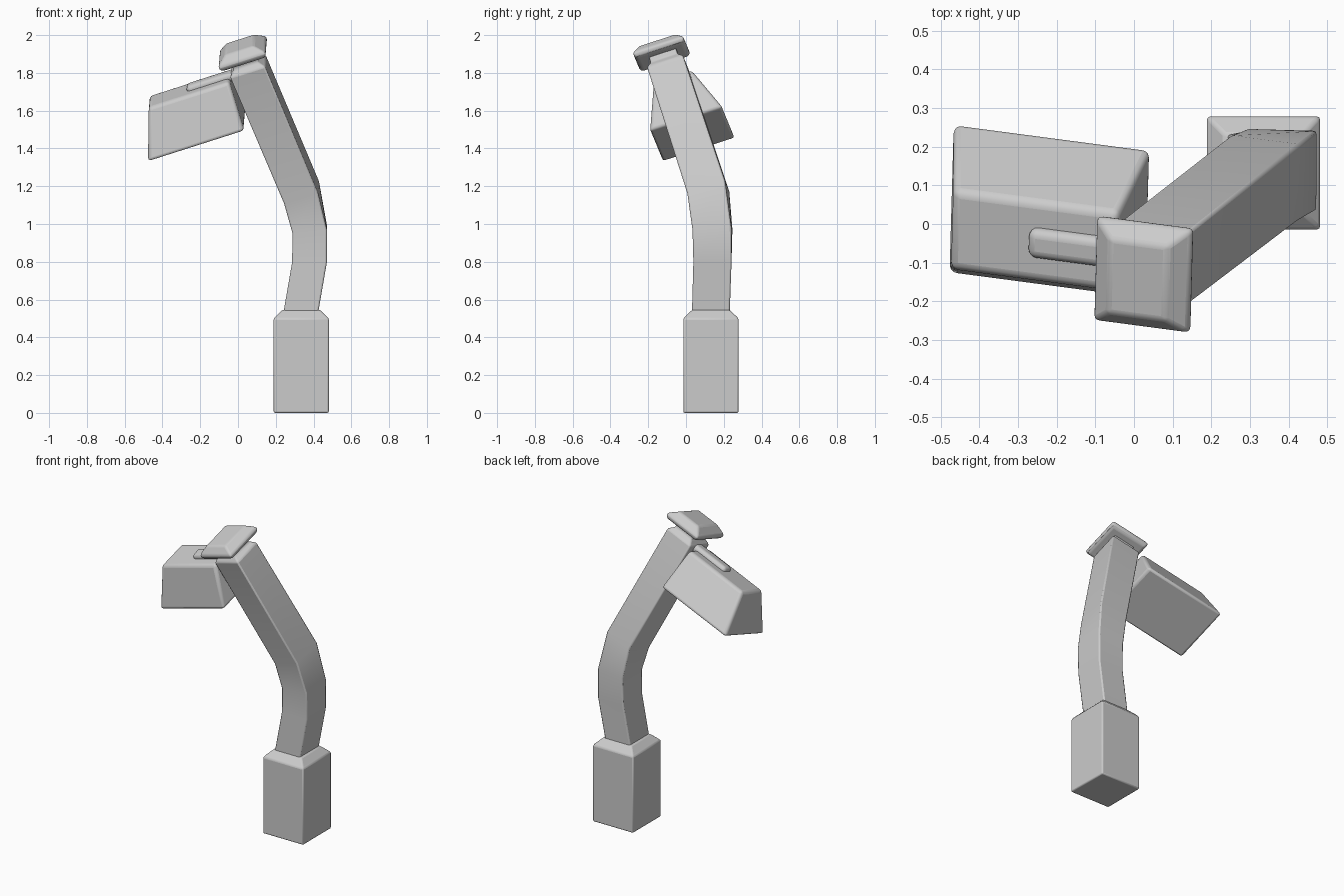
import bpy, bmesh
from mathutils import Vector, Matrix

if "Cube" in bpy.data.objects:
    bpy.data.objects.remove(bpy.data.objects["Cube"])

# Tilted frame shared by the upper post, cap, bracket and lantern
U = Vector((0.945, -0.125, 0.302)).normalized()
V = Vector((0.03, 0.95, 0.31))
V = (V - U * V.dot(U)).normalized()
W = U.cross(V)
X, Y = Vector((1, 0, 0)), Vector((0, 1, 0))


def ring(c, hu, hv, u=U, v=V):
    """Four corners of a rectangle with half sizes hu, hv."""
    c = Vector(c)
    return [c + u * hu * a + v * hv * b for a, b in ((-1, -1), (1, -1), (1, 1), (-1, 1))]


def loft(name, rings, bevel, segments=2, angle=35):
    """Skin rectangular rings into a closed solid with softened edges."""
    bm = bmesh.new()
    rows = [[bm.verts.new(p) for p in r] for r in rings]
    for a, b in zip(rows, rows[1:]):
        for i in range(4):
            j = (i + 1) % 4
            bm.faces.new((a[i], a[j], b[j], b[i]))
    bm.faces.new(rows[0][::-1])
    bm.faces.new(rows[-1])
    bmesh.ops.recalc_face_normals(bm, faces=bm.faces)
    me = bpy.data.meshes.new(name)
    bm.to_mesh(me)
    bm.free()
    ob = bpy.data.objects.new(name, me)
    bpy.context.collection.objects.link(ob)
    mod = ob.modifiers.new("bevel", "BEVEL")
    mod.width, mod.segments = bevel, segments
    mod.limit_method, mod.angle_limit = "ANGLE", angle * 3.14159 / 180
    bpy.ops.object.select_all(action="DESELECT")
    ob.select_set(True)
    bpy.context.view_layer.objects.active = ob
    bpy.ops.object.shade_smooth_by_angle(angle=0.65)
    return ob


# Square foot with a sloped shoulder
bx, by = 0.335, 0.132
loft("base", [ring((bx, by, 0), 0.146, 0.146, X, Y),
              ring((bx, by, 0.5), 0.146, 0.146, X, Y),
              ring((bx, by, 0.545), 0.1, 0.1, X, Y)], 0.008)

# Bent post, ending in a chamfered head
mu, mv = X.lerp(U, 0.28).normalized(), Y.lerp(V, 0.28).normalized()
top = Vector((0.053, -0.1, 1.835))
loft("post", [ring((bx, by, 0.5), 0.092, 0.1, X, Y),
              ring((bx, by, 0.545), 0.092, 0.1, X, Y),
              ring((0.379, 0.14, 0.8), 0.092, 0.101, X, Y),
              ring((0.38, 0.14, 0.97), 0.092, 0.103, mu, mv),
              ring((0.336, 0.118, 1.168), 0.095, 0.105),
              ring(top, 0.097, 0.1),
              ring(top + W * 0.025, 0.07, 0.075),
              ring(top + W * 0.07, 0.07, 0.075)], 0.008)

# Tilted cap with a raised, sloped top
cap = Vector((0.025, -0.13, 1.905))
loft("cap", [ring(cap - W * 0.026, 0.115, 0.125),
             ring(cap - W * 0.012, 0.13, 0.14),
             ring(cap + W * 0.01, 0.13, 0.14),
             ring(cap + W * 0.05, 0.078, 0.1)], 0.014, 3, 30)

# Bracket arm lying along the lantern roof
tip, root = Vector((-0.27, -0.045, 1.712)), Vector((-0.27, -0.045, 1.712)) + U * 0.3
loft("bracket_arm", [[e + V * a * 0.04 + W * b * 0.025
                      for a, b in ((-1, -1), (1, -1), (1, 1), (-1, 1))]
                     for e in (tip, root)], 0.023, 4)

# Lantern housing, flaring downward and slanted at the outer end
corner = Vector((-0.477, -0.125, 1.328))


def lantern_ring(u0, u1, v0, v1, w):
    return [corner + U * a + V * b + W * w
            for a, b in ((u0, v0), (u1, v0), (u1, v1), (u0, v1))]


loft("lantern", [lantern_ring(0, 0.54, 0, 0.408, 0),
                 lantern_ring(0.09, 0.54, 0.098, 0.308, 0.256)], 0.018, 3)
